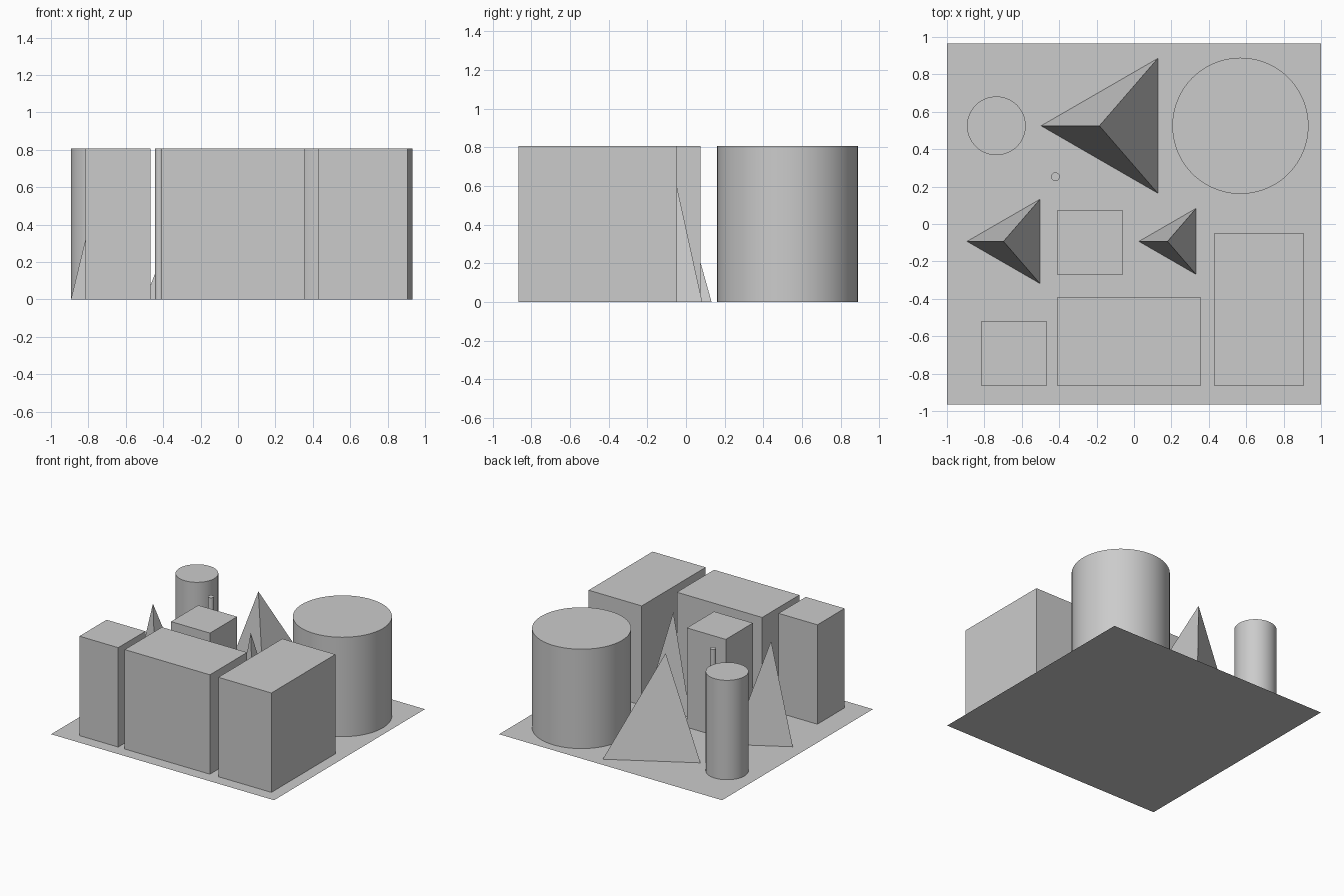
import bpy
import bmesh
import math

cube = bpy.data.objects.get("Cube")
if cube:
    bpy.data.objects.remove(cube, do_unlink=True)

HEIGHT = 0.806

grey = bpy.data.materials.new("plain_grey")
grey.use_nodes = True
GREY = (0.6, 0.6, 0.6, 1)
grey.diffuse_color = GREY
grey.node_tree.nodes["Principled BSDF"].inputs["Base Color"].default_value = GREY


def finish(name, bm):
    """Turn a bmesh into a named grey object."""
    bmesh.ops.recalc_face_normals(bm, faces=bm.faces)
    mesh = bpy.data.meshes.new(name)
    bm.to_mesh(mesh)
    bm.free()
    mesh.materials.append(grey)
    obj = bpy.data.objects.new(name, mesh)
    bpy.context.collection.objects.link(obj)
    return obj


def rectangle(bm, x0, x1, y0, y1):
    corners = [(x0, y0), (x1, y0), (x1, y1), (x0, y1)]
    return bm.faces.new([bm.verts.new((x, y, 0)) for x, y in corners])


def block(name, x0, x1, y0, y1):
    """Rectangular footprint raised to the common height."""
    bm = bmesh.new()
    base = rectangle(bm, x0, x1, y0, y1)
    raised = bmesh.ops.extrude_face_region(bm, geom=[base], use_keep_orig=True)["geom"]
    top = [v for v in raised if isinstance(v, bmesh.types.BMVert)]
    bmesh.ops.translate(bm, verts=top, vec=(0, 0, HEIGHT))
    finish(name, bm)


def column(name, x, y, radius, sides):
    """Smooth round column with crisp rims."""
    bpy.ops.mesh.primitive_cylinder_add(vertices=sides, radius=radius, depth=HEIGHT,
                                        location=(x, y, HEIGHT / 2))
    obj = bpy.context.object
    obj.name = obj.data.name = name
    obj.data.materials.append(grey)
    bpy.ops.object.shade_smooth_by_angle(angle=math.radians(30))


def pyramid(name, x, y, length):
    """Equilateral base pointing to -x, apex over the middle of its extent."""
    bm = bmesh.new()
    half, side = length / 2, length / math.sqrt(3)
    points = [(x - half, y), (x + half, y - side), (x + half, y + side)]
    base = [bm.verts.new((px, py, 0)) for px, py in points]
    apex = bm.verts.new((x, y, HEIGHT))
    bm.faces.new(base)
    for i in range(3):
        bm.faces.new((base[i], base[(i + 1) % 3], apex))
    finish(name, bm)


# Ground sheet
sheet = bmesh.new()
rectangle(sheet, -1, 1, -0.966, 0.966)
finish("ground_sheet", sheet)

# Box blocks
block("centre_block", -0.41, -0.061, -0.272, 0.076)
block("front_corner_block", -0.816, -0.468, -0.866, -0.518)
block("front_long_block", -0.41, 0.355, -0.866, -0.39)
block("side_long_block", 0.43, 0.906, -0.866, -0.047)

# Round columns
column("large_column", 0.569, 0.525, 0.364, 96)
column("medium_column", -0.736, 0.525, 0.157, 64)
column("thin_pole", -0.42, 0.253, 0.023, 32)

# Three-sided pyramids
pyramid("large_pyramid", -0.185, 0.525, 0.624)
pyramid("medium_pyramid", -0.698, -0.093, 0.39)
pyramid("small_pyramid", 0.179, -0.093, 0.306)
